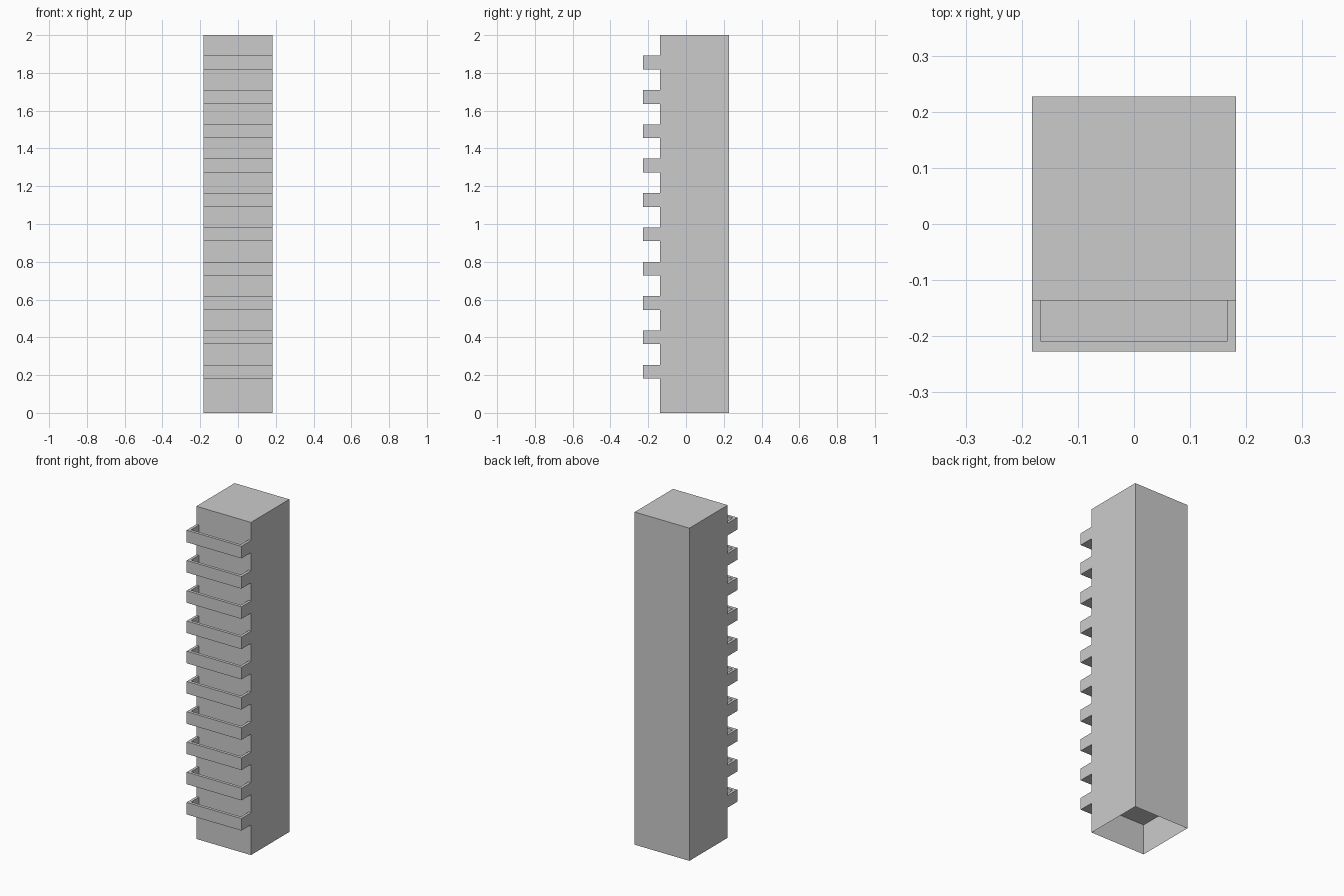
import bpy, bmesh

if "Cube" in bpy.data.objects:
    bpy.data.objects.remove(bpy.data.objects["Cube"])

U = 2 / 11                      # one storey
HALF = U                        # half width of the tower
BACK, WALL, FRONT = 1.25 * U, -0.75 * U, -1.25 * U


def make_object(name, bm):
    bmesh.ops.recalc_face_normals(bm, faces=bm.faces)
    mesh = bpy.data.meshes.new(name)
    bm.to_mesh(mesh)
    bm.free()
    obj = bpy.data.objects.new(name, mesh)
    bpy.context.collection.objects.link(obj)
    return obj


def ring(bm, points, z):
    return [bm.verts.new((x, y, z)) for x, y in points]


# Tower shell: thin walls open at the bottom, with a roof
plan = [(-HALF, WALL), (HALF, WALL), (HALF, BACK), (-HALF, BACK)]
bm = bmesh.new()
low, high = ring(bm, plan, 0), ring(bm, plan, 2)
for i in range(4):
    j = (i + 1) % 4
    bm.faces.new((low[i], low[j], high[j], high[i]))
bm.faces.new(high)
make_object("tower_shell", bm)

# Ceiling of the open ground storey
bm = bmesh.new()
bm.faces.new(ring(bm, plan, U)[::-1])
make_object("ground_storey_ceiling", bm)

# Balcony: a tray with a parapet on three sides, its back against the wall
outer = [(-HALF, WALL), (-HALF, FRONT), (HALF, FRONT), (HALF, WALL)]
ix, iy = HALF - 0.0165, FRONT + 0.018
inner = [(-ix, WALL), (-ix, iy), (ix, iy), (ix, WALL)]
z0, z1, floor_z = U, 1.4 * U, U + 0.018
bm = bmesh.new()
base, rim = ring(bm, outer, z0), ring(bm, outer, z1)
lip, floor = ring(bm, inner, z1), ring(bm, inner, floor_z)
for a, b in ((base, rim), (rim, lip), (lip, floor)):
    for i in range(3):
        bm.faces.new((a[i], a[i + 1], b[i + 1], b[i]))
bm.faces.new(base)
bm.faces.new(floor)
bm.faces.new(base[::-1][:1] + rim[::-1][:1] + lip[::-1][:1] + floor[::-1][:1]
             + floor[:1] + lip[:1] + rim[:1] + base[:1])   # back edge
bmesh.ops.dissolve_limit(bm, angle_limit=0.01, verts=bm.verts, edges=bm.edges)
balconies = make_object("balconies", bm)

# Repeat one balcony per storey
array = balconies.modifiers.new("storeys", 'ARRAY')
array.count = 10
array.use_relative_offset = False
array.use_constant_offset = True
array.constant_offset_displace = (0, 0, U)
